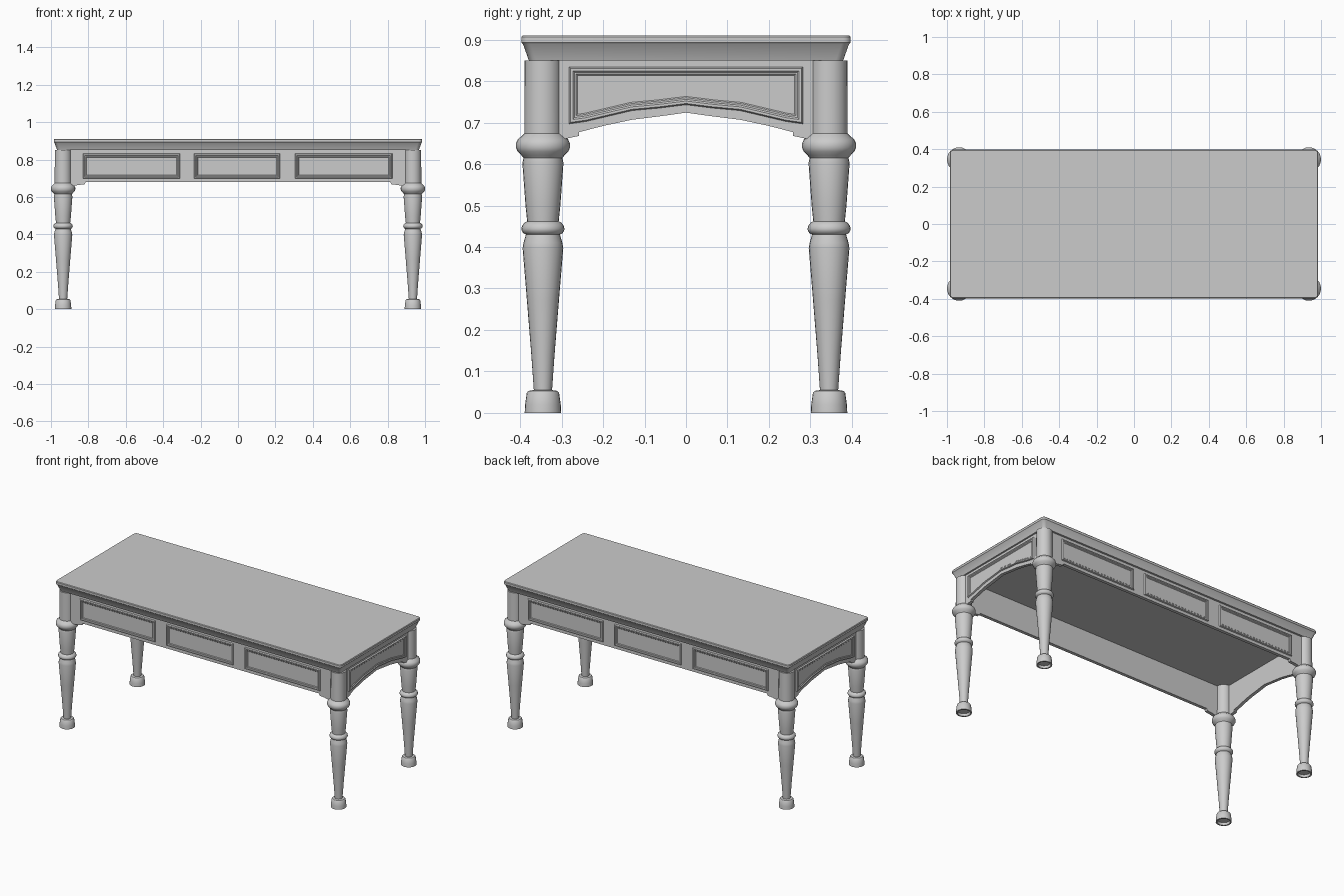
import bpy, bmesh
from math import sin, cos, pi, radians
from mathutils import Matrix, Vector

if "Cube" in bpy.data.objects:
    bpy.data.objects.remove(bpy.data.objects["Cube"])

LEG_X, LEG_Y = 0.935, 0.345


def finish(bm, name, recalc=True):
    if recalc:
        bmesh.ops.recalc_face_normals(bm, faces=bm.faces)
    mesh = bpy.data.meshes.new(name)
    bm.to_mesh(mesh)
    bm.free()
    obj = bpy.data.objects.new(name, mesh)
    bpy.context.collection.objects.link(obj)
    return obj


def skin(bm, loops, cap_start, cap_end):
    """Bridge successive closed loops of points."""
    rings = [[bm.verts.new(p) for p in loop] for loop in loops]
    n = len(rings[0])
    for a, b in zip(rings, rings[1:]):
        for i in range(n):
            j = (i + 1) % n
            bm.faces.new((a[i], a[j], b[j], b[i]))
    if cap_start:
        bm.faces.new(rings[0][::-1])
    if cap_end:
        bm.faces.new(rings[-1])


def to_side(points, depth, angle):
    """Map (along, height) points to a side of the table."""
    rot = Matrix.Rotation(radians(angle), 3, 'Z')
    return [rot @ Vector((u, -depth, v)) for u, v in points]


def plate(name, outline, outer, inner, angle):
    bm = bmesh.new()
    skin(bm, [to_side(outline, inner, angle), to_side(outline, outer, angle)], True, True)
    return finish(bm, name)


def framed_panel(name, outline, depth, angle):
    """Raised moulding around a lower flat field."""
    bm = bmesh.new()
    face = bm.faces.new([bm.verts.new(p) for p in to_side(outline, depth, angle)])
    bm.normal_update()
    for width, rise in ((0.003, 0.008), (0.006, 0.0), (0.004, -0.004),
                        (0.004, 0.0), (0.003, -0.003)):
        bmesh.ops.inset_individual(bm, faces=[face], thickness=width, depth=rise,
                                   use_even_offset=True)
        bm.normal_update()
    return finish(bm, name, recalc=False)


def mirrored(half):
    """Complete a left-to-right edge from its left half, ending at u = 0."""
    return half + [(-u, v) for u, v in half[-2::-1]]


# Tabletop with sloping lip and small rounded corners
def rounded_rect(hx, hy, z, r=0.018, steps=4):
    pts = []
    for k, (sx, sy) in enumerate(((1, 1), (-1, 1), (-1, -1), (1, -1))):
        for i in range(steps + 1):
            a = (k + i / steps) * pi / 2
            pts.append((sx * (hx - r) + r * cos(a), sy * (hy - r) + r * sin(a), z))
    return pts


bm = bmesh.new()
skin(bm, [rounded_rect(0.985 - d, 0.397 - d, z) for d, z in
          ((0.018, 0.85), (0.004, 0.889), (0.0, 0.893), (0.0, 0.906), (0.003, 0.91))],
     True, True)
finish(bm, "tabletop")

# Turned legs, with a shallow hollow under each foot
LEG_PROFILE = [(0.034, 0.015), (0.036, 0.0), (0.044, 0.0), (0.043, 0.02), (0.039, 0.048),
               (0.035, 0.053), (0.022, 0.055), (0.028, 0.14), (0.0385, 0.27),
               (0.049, 0.397), (0.047, 0.41), (0.041, 0.43), (0.047, 0.433),
               (0.051, 0.439), (0.052, 0.444), (0.050, 0.452), (0.044, 0.459),
               (0.038, 0.462), (0.042, 0.50), (0.0495, 0.602), (0.047, 0.615),
               (0.052, 0.621), (0.061, 0.63), (0.065, 0.639), (0.065, 0.65),
               (0.061, 0.659), (0.051, 0.668), (0.045, 0.674), (0.0445, 0.85)]
SIDES = 24
for fy, row in ((-1, "front"), (1, "back")):
    for fx, col in ((-1, "left"), (1, "right")):
        bm = bmesh.new()
        skin(bm, [[(r * cos(2 * pi * i / SIDES), r * sin(2 * pi * i / SIDES), z)
                   for i in range(SIDES)] for r, z in LEG_PROFILE], True, True)
        finish(bm, f"{row}_{col}_leg").location = (fx * LEG_X, fy * LEG_Y, 0)

# Long aprons: straight bottom with small stepped brackets, three framed panels
long_bottom = mirrored([(-0.92, 0.655), (-0.88, 0.658), (-0.855, 0.664), (-0.82, 0.668),
                        (-0.815, 0.68), (0, 0.68)])
long_outline = long_bottom + [(0.92, 0.852), (-0.92, 0.852)]
for angle, side in ((0, "front"), (180, "back")):
    plate(f"{side}_apron", long_outline, 0.367, 0.347, angle)
    for n, (a, b) in enumerate(((-0.83, -0.31), (-0.235, 0.225), (0.305, 0.825))):
        framed_panel(f"{side}_panel_{n + 1}",
                     [(a, 0.698), (b, 0.698), (b, 0.832), (a, 0.832)], 0.367, angle)

# End aprons: arched bottom with one arched framed panel
end_bottom = mirrored([(-0.33, 0.655), (-0.29, 0.661), (-0.258, 0.668), (-0.258, 0.677),
                       (-0.20, 0.692), (-0.13, 0.707), (-0.065, 0.715), (0, 0.724)])
end_outline = end_bottom + [(0.33, 0.852), (-0.33, 0.852)]
arch = mirrored([(-0.282, 0.697), (-0.24, 0.703), (-0.13, 0.729), (-0.065, 0.735), (0, 0.743)])
arch += [(0.282, 0.834), (-0.282, 0.834)]
for angle, side in ((90, "right"), (-90, "left")):
    plate(f"{side}_apron", end_outline, 0.957, 0.937, angle)
    framed_panel(f"{side}_arched_panel", arch, 0.957, angle)

# Smooth shading with crisp edges
bpy.ops.object.select_all(action='SELECT')
bpy.context.view_layer.objects.active = bpy.data.objects["tabletop"]
bpy.ops.object.shade_smooth_by_angle(angle=radians(32))
